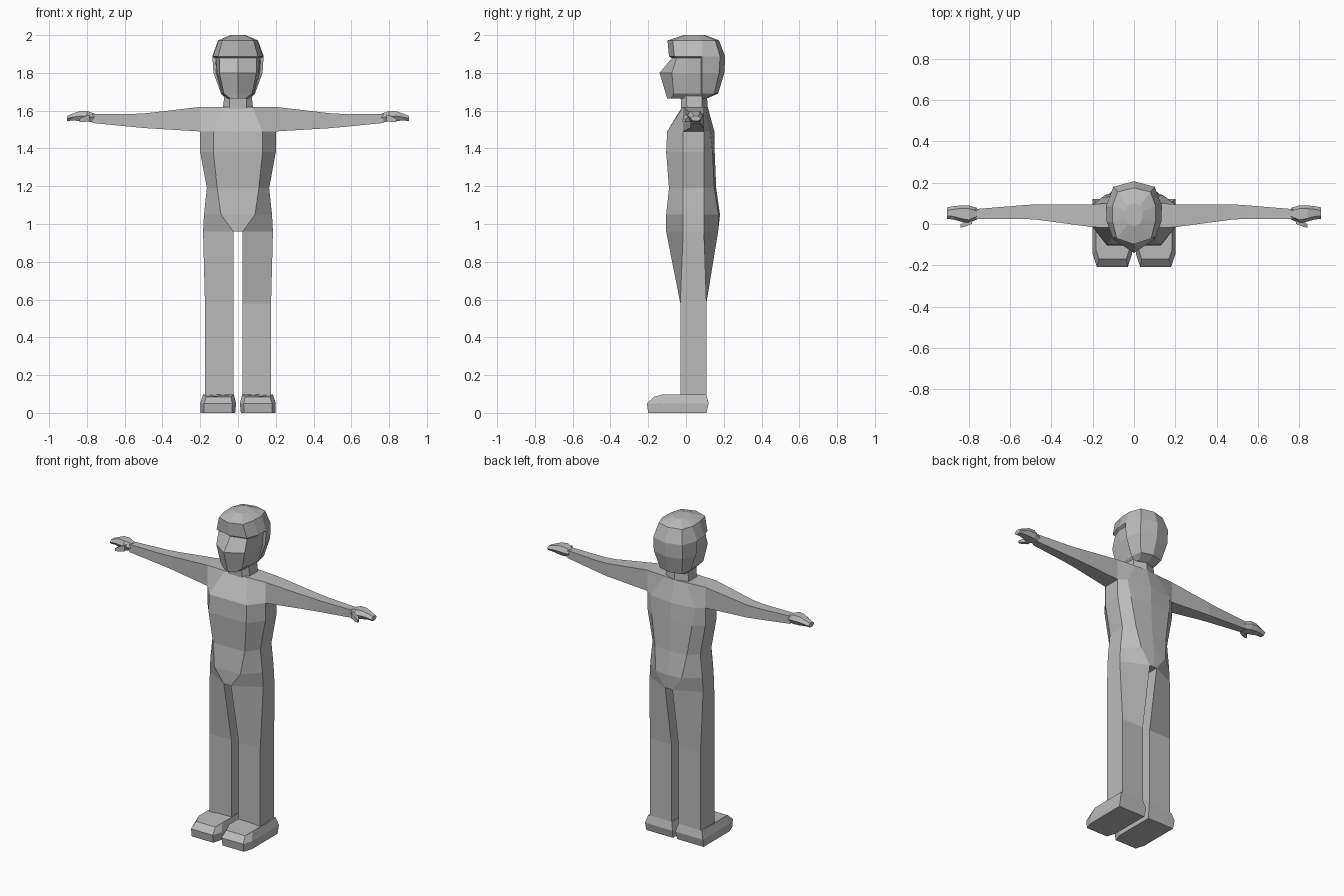
import bpy, bmesh

grey = bpy.data.materials.new("plain_grey")
grey.diffuse_color = (0.5, 0.5, 0.5, 1)


def loft(name, rings, start=True, end=True, strip=None):
    """Skin rings of 3D points, optionally capping the ends."""
    bm = bmesh.new()
    vs = [[bm.verts.new(p) for p in r] for r in rings]
    n = len(vs[0])
    for a, b in zip(vs, vs[1:]):
        for i in range(n):
            j = (i + 1) % n
            bm.faces.new((a[i], a[j], b[j], b[i]))
    if start:
        bm.faces.new(vs[0])
    if end:
        bm.faces.new(vs[-1])
    if strip:
        bm.faces.new([vs[0][i] for i in strip])
    bmesh.ops.recalc_face_normals(bm, faces=bm.faces)
    me = bpy.data.meshes.new(name)
    bm.to_mesh(me)
    bm.free()
    me.materials.append(grey)
    ob = bpy.data.objects.new(name, me)
    bpy.context.collection.objects.link(ob)
    return ob


def sym(z, half):
    """Full ring from a front-to-back half outline; centre points are shared."""
    left = [(-x, y) for x, y in reversed(half) if x > 0]
    return [(x, y, z) for x, y in list(half) + left]


def box_ring(z, x0, x1, y0, y1, c=0.0):
    """Ground-plane rectangle with its front corners pulled in by c."""
    return [(x0 + c, y0, z), (x1 - c, y0, z), (x1, y0 + 3 * c, z),
            (x1, y1, z), (x0, y1, z), (x0, y0 + 3 * c, z)]


def side(pts, s):
    return [[(x * s, y, z) for x, y, z in r] for r in pts]


# Torso: z, front half width, front y, side half width, back half width, back y, centre back y
torso = [
    (0.96, 0.025, -0.105, 0.185, 0.025, 0.17, 0.17),
    (1.05, 0.09, -0.105, 0.18, 0.09, 0.172, 0.18),
    (1.19, 0.11, -0.09, 0.165, 0.11, 0.15, 0.16),
    (1.38, 0.13, -0.105, 0.20, 0.14, 0.14, 0.152),
    (1.49, 0.13, -0.10, 0.20, 0.155, 0.128, 0.15),
    (1.62, 0.075, -0.02, 0.20, 0.075, 0.105, 0.115),
]
loft("torso", [sym(z, [(f, yf), (s, -0.015), (s, 0.095), (b, yb), (0, yc)])
               for z, f, yf, s, b, yb, yc in torso],
     start=False, strip=(0, 3, 4, 5, 8))

# Neck
loft("neck", [sym(z, [(0.045, yf), (w, yf + 0.03), (w, 0.085), (0, yb)])
              for z, w, yf, yb in [(1.61, 0.08, -0.025, 0.115),
                                   (1.70, 0.07, -0.03, 0.11)]])

# Head: stepped hair edge behind the face and a brow overhang
head = [
    (1.665, [(0, -0.10), (0.04, -0.08), (0.06, 0), (0.062, 0.08),
             (0.064, 0.085), (0.05, 0.105), (0, 0.11)]),
    (1.69, [(0, -0.107), (0.075, -0.065), (0.082, 0.01), (0.085, 0.08),
            (0.09, 0.085), (0.075, 0.15), (0, 0.17)]),
    (1.80, [(0, -0.14), (0.098, -0.075), (0.11, 0.01), (0.115, 0.08),
            (0.13, 0.085), (0.10, 0.175), (0, 0.203)]),
    (1.878, [(0, -0.075), (0.098, -0.05), (0.118, 0.01), (0.12, 0.08),
             (0.135, 0.085), (0.10, 0.18), (0, 0.207)]),
    (1.888, [(0, -0.09), (0.105, -0.062), (0.132, 0.01), (0.135, 0.08),
             (0.136, 0.085), (0.10, 0.18), (0, 0.207)]),
    (1.972, [(0, -0.098), (0.083, -0.07), (0.103, 0.01), (0.105, 0.08),
             (0.105, 0.085), (0.08, 0.155), (0, 0.175)]),
    (2.00, [(0, -0.01), (0.03, 0), (0.04, 0.03), (0.04, 0.06),
            (0.04, 0.065), (0.03, 0.09), (0, 0.10)]),
]
loft("head", [sym(z, h) for z, h in head])

# Arm sections: x, front y, back y, bottom z, top z
arm = [(0.20, -0.015, 0.095, 1.49, 1.62), (0.48, 0.022, 0.095, 1.507, 1.587),
       (0.55, 0.025, 0.09, 1.513, 1.583), (0.77, 0.025, 0.072, 1.535, 1.583)]
# Hand sections use the same layout
hand = [(0.76, 0.022, 0.078, 1.54, 1.585), (0.80, 0.005, 0.09, 1.542, 1.598),
        (0.84, 0.012, 0.09, 1.545, 1.597), (0.875, 0.022, 0.086, 1.548, 1.584),
        (0.905, 0.025, 0.08, 1.545, 1.572)]
thumb = [(0.785, 0.0, 0.03, 1.545, 1.58), (0.815, -0.012, 0.02, 1.54, 1.57),
         (0.84, -0.018, -0.004, 1.54, 1.555)]

for label, s in (("right", 1), ("left", -1)):
    loft(label + "_arm", side([[(x, a, b), (x, c, b), (x, c, t), (x, a, t)]
                               for x, a, c, b, t in arm], s), start=False)
    # Hand with chamfered edges, plus a small thumb
    loft(label + "_hand", side([[(x, a + 0.015, b), (x, c - 0.015, b), (x, c, (b + t) / 2),
                                 (x, c - 0.015, t), (x, a + 0.015, t), (x, a, (b + t) / 2)]
                                for x, a, c, b, t in hand], s))
    loft(label + "_thumb", side([[(x, a, b), (x, c, b), (x, c, t), (x, a, t)]
                                 for x, a, c, b, t in thumb], s))
    # Leg: diamond-like thigh tapering to a square shin
    leg = [[(0.025, yi, z), (xo, yo, z), (xo, bo, z), (0.025, bi, z)]
           for z, xo, yi, yo, bo, bi in [(0.96, 0.185, -0.105, -0.015, 0.095, 0.17),
                                         (0.58, 0.175, -0.03, -0.03, 0.108, 0.108),
                                         (0.08, 0.175, -0.03, -0.03, 0.108, 0.108)]]
    loft(label + "_leg", side(leg, s), start=False, end=False)
    # Foot: bevelled block with a lowered toe
    foot = [box_ring(0.0, 0.015, 0.198, -0.20, 0.108, 0.018),
            box_ring(0.05, 0.01, 0.20, -0.207, 0.12, 0.02),
            box_ring(0.098, 0.022, 0.185, -0.17, 0.108, 0.016)]
    foot[2] = [(x, y, 0.085 if y < -0.16 else z) for x, y, z in foot[2]]
    loft(label + "_foot", side(foot, s))
